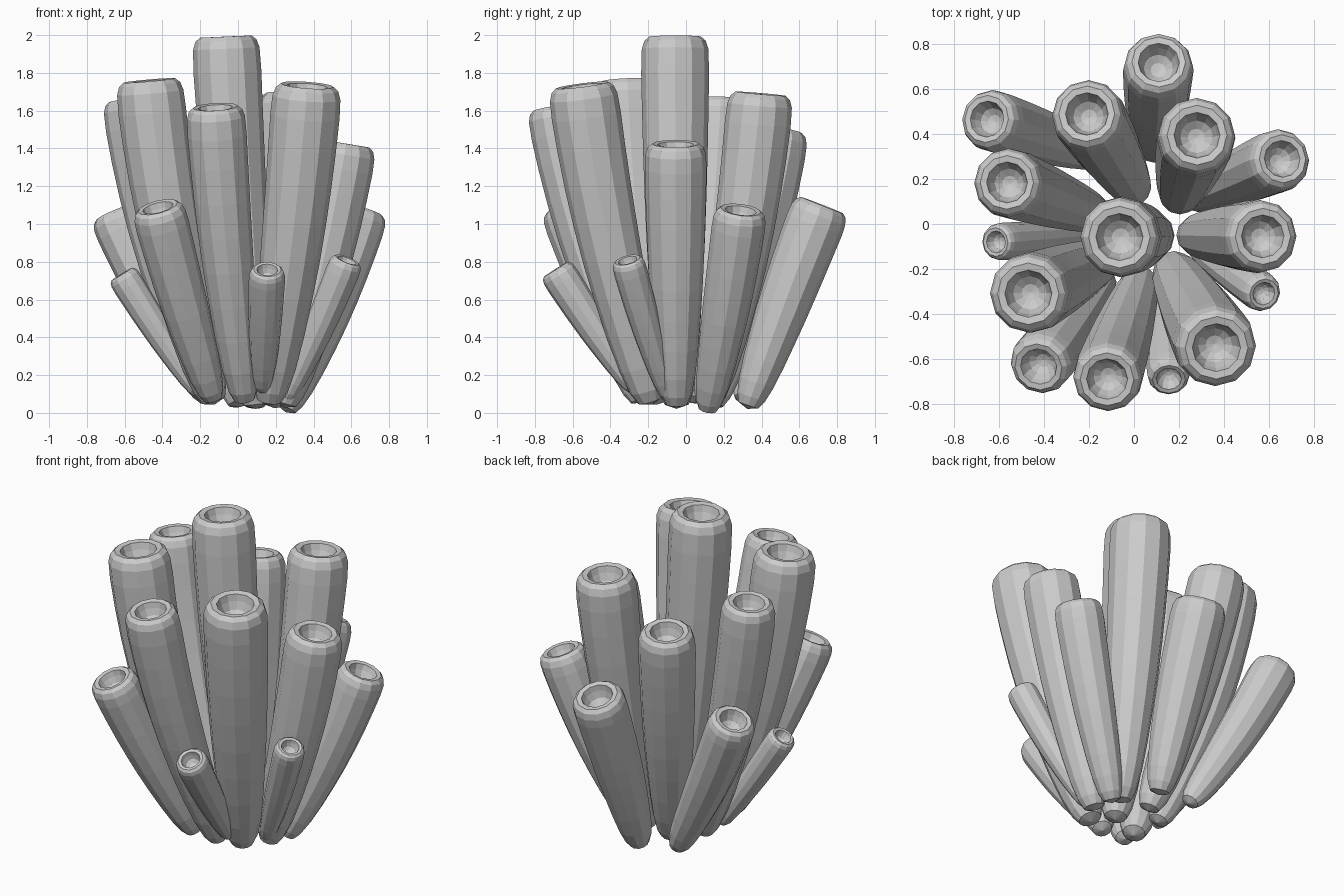
import bpy, bmesh, math
from mathutils import Vector

if "Cube" in bpy.data.objects:
    bpy.data.objects.remove(bpy.data.objects["Cube"])

SIDES = 12
# shaft radius along the path: (fraction of the path, fraction of full radius)
SHAFT = [(.015, .5), (.09, .62), (.2, .72), (.32, .8), (.44, .87),
         (.56, .92), (.68, .96), (.8, .99), (.9, 1.01)]
# mouth rings: (offset along the end axis, ring radius), both in radii
MOUTH = [(-.36, .99), (-.12, .91), (0, .77), (-.03, .59), (-.25, .53), (-.5, .42), (-.65, .22)]


def tube(name, base, top, r, bend):
    """Tapered hollow-mouthed tube along a gently bent path."""
    b, t = Vector(base), Vector(top)
    mid = (b + t) / 2
    mid.x += bend * (t.x - b.x)
    mid.y += bend * (t.y - b.y)

    def point(u):
        return b * (1 - u) ** 2 + mid * 2 * u * (1 - u) + t * u * u

    def axis(u):
        return ((mid - b) * (1 - u) + (t - mid) * u).normalized()

    length = (t - b).length
    rings = [(point(u), axis(u), k * r) for u, k in SHAFT if u * length < length - .45 * r]
    rings += [(t + axis(1) * d * r, axis(1), k * r) for d, k in MOUTH]
    # rounded foot
    rings.insert(0, (b - axis(0) * r * .2, axis(0), r * .36))

    bm = bmesh.new()
    loops = []
    for c, a, rad in rings:
        side = Vector((0, 1, 0)).cross(a).normalized()
        up = a.cross(side)
        loops.append([bm.verts.new(c + rad * (side * math.cos(2 * math.pi * i / SIDES)
                                              + up * math.sin(2 * math.pi * i / SIDES)))
                      for i in range(SIDES)])
    for lo, hi in zip(loops, loops[1:]):
        for i in range(SIDES):
            j = (i + 1) % SIDES
            bm.faces.new((lo[i], lo[j], hi[j], hi[i]))
    # close the foot and the bottom of the mouth
    for loop, tip in ((loops[0], b - axis(0) * r * .33), (loops[-1], t - axis(1) * r * .7)):
        v = bm.verts.new(tip)
        for i in range(SIDES):
            bm.faces.new((loop[i], loop[(i + 1) % SIDES], v))
    bmesh.ops.recalc_face_normals(bm, faces=bm.faces)
    me = bpy.data.meshes.new(name)
    bm.to_mesh(me)
    bm.free()
    bpy.context.collection.objects.link(bpy.data.objects.new(name, me))


# base, mouth centre, radius, bend
TUBES = [
    # tall tubes
    ((.09, -.05, .08), (-.065, -.058, 1.992), .178, .22),
    ((0, .15, .08), (-.21, .49, 1.5), .162, .17),
    ((.2, .12, .08), (.28, .395, 1.69), .173, .25),
    ((.17, -.2, .1), (.367, -.55, 1.735), .182, .2),
    ((-.14, -.16, .1), (-.47, -.31, 1.76), .178, .28),
    ((.03, -.25, .1), (-.12, -.69, 1.62), .155, .2),
    ((-.16, .04, .1), (-.565, .185, 1.66), .155, .25),
    ((.26, -.05, .08), (.573, -.055, 1.425), .162, .15),
    # mid-height outer tubes
    ((-.14, -.25, .1), (-.425, -.635, 1.09), .14, .06),
    ((-.17, .31, .1), (-.655, .467, 1.06), .137, .08),
    ((.09, .34, .07), (.11, .72, 1.1), .155, -.03),
    ((.27, .12, .045), (.66, .29, 1.075), .14, .1),
    # small outer tubes
    ((-.22, -.05, .12), (-.615, -.08, .735), .083, .02),
    ((.13, -.28, .14), (.155, -.69, .76), .095, .02),
    ((.27, -.1, .1), (.578, -.31, .81), .088, .05),
]
for n, args in enumerate(TUBES):
    tube(f"coral_tube_{n + 1}", *args)
